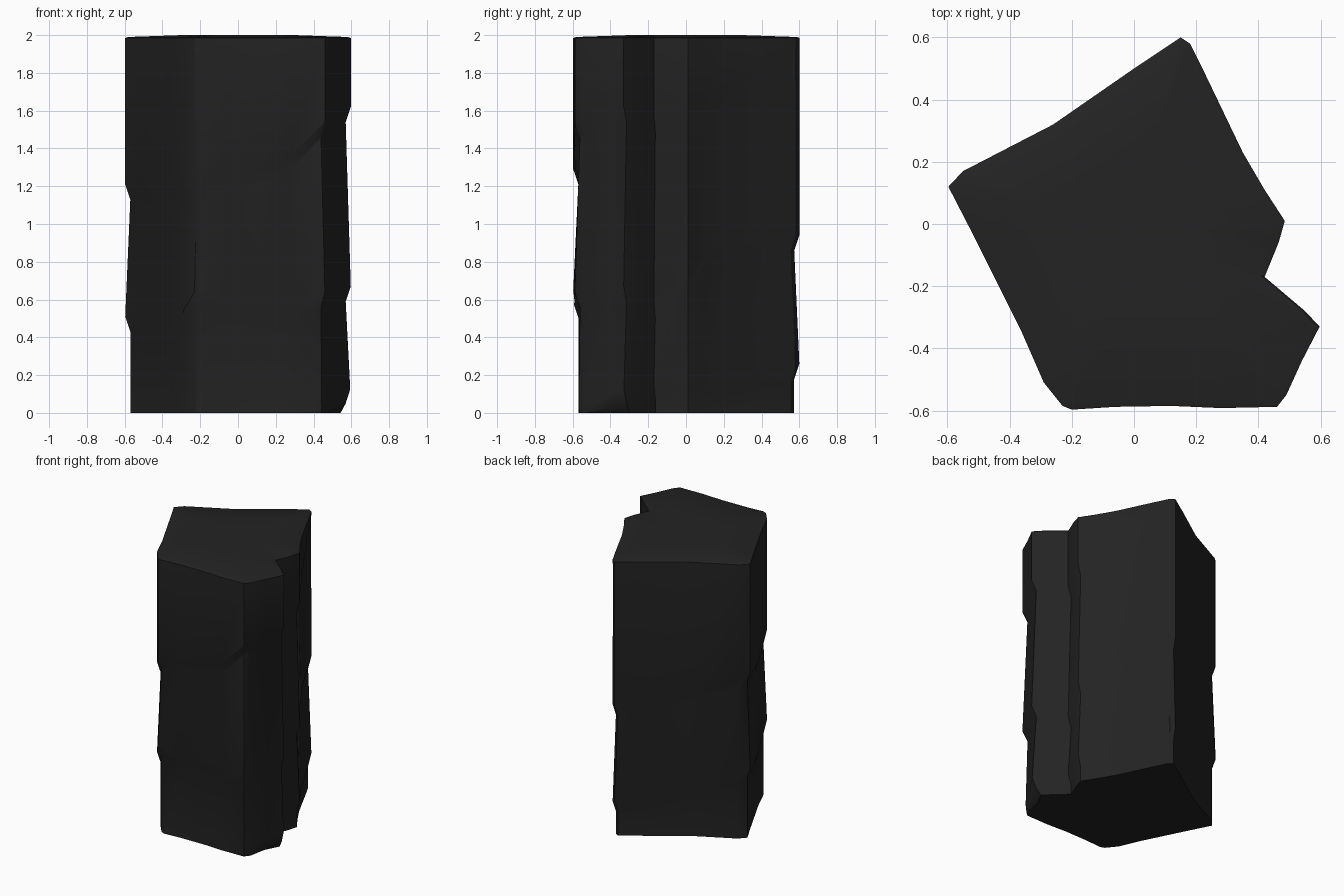
import bpy, bmesh, math

if "Cube" in bpy.data.objects:
    bpy.data.objects.remove(bpy.data.objects["Cube"])

# Outline clockwise from the back corner: x, y, heights of three ledge turns.
# The ledge is one spiral, so the last column's turns meet the first's next turns.
COLUMNS = [
    (.15, .60, 2.0, .90, .22), (.18, .58, 1.97, .90, .20), (.23, .48, 1.88, .90, .18),
    (.35, .23, 1.67, .85, .14), (.42, .11, 1.62, .80, .14), (.485, .01, 1.59, .70, .15),
    (.465, -.06, 1.56, .63, .13), (.42, -.17, 1.53, .54, .11), (.55, -.28, 1.54, .56, .09),
    (.597, -.33, 1.58, .63, .09), (.54, -.44, 1.56, .62, .06), (.49, -.55, 1.52, .60, .04),
    (.46, -.588, 1.50, .60, .02), (.28, -.592, 1.32, .53, 0), (.12, -.585, 1.25, .51, 0),
    (-.06, -.588, 1.24, .53, 0), (-.20, -.597, 1.25, .61, 0), (-.23, -.585, 1.24, .60, 0),
    (-.29, -.51, 1.15, .50, 0), (-.36, -.35, 1.08, .43, 0), (-.43, -.21, 1.07, .41, 0),
    (-.53, -.01, 1.11, .42, 0), (-.597, .12, 1.17, .47, 0), (-.55, .17, 1.12, .44, 0),
    (-.26, .32, 1.01, .33, 0), (0, .50, .94, .25, 0), (.15, .60, .90, .22, 0),
]
RIM, BAND, DEPTH = 1.985, .04, .045


def profile(x, a, b, c):
    """Rows of (scale, z) down one column, stepping inwards under each ledge."""
    depth_a = DEPTH * max(0, min(1, (RIM - a) / .2))
    fade = min(1, c / .1)
    foot = .91 if x > .5 else 1 - DEPTH
    return [
        (.0, 2.0), (.5, 2.0), (.975, 1.99), (1, RIM),
        (1, min(RIM, a + BAND)), (1 - depth_a, min(RIM, a - BAND)),
        (1, b + BAND), (1 - DEPTH, b - BAND),
        (1 - DEPTH * (1 - fade), c + BAND * fade),
        (1 - DEPTH, max(0, c - BAND)), (foot, 0), (0, 0),
    ]


# Rock column body, top and underside
bm = bmesh.new()
grid = [[bm.verts.new((x * s, y * s, z)) for s, z in profile(x, a, b, c)]
        for x, y, a, b, c in COLUMNS]
for left, right in zip(grid, grid[1:]):
    for i in range(len(left) - 1):
        bm.faces.new((left[i], right[i], right[i + 1], left[i + 1]))
bmesh.ops.remove_doubles(bm, verts=bm.verts, dist=.0005)
bmesh.ops.dissolve_degenerate(bm, edges=bm.edges, dist=.0005)
bmesh.ops.recalc_face_normals(bm, faces=bm.faces)
mesh = bpy.data.meshes.new("rock_column")
bm.to_mesh(mesh)
bm.free()

rock = bpy.data.objects.new("rock_column", mesh)
bpy.context.collection.objects.link(rock)

# Dark stone colour
stone = bpy.data.materials.new("dark stone")
stone.diffuse_color = (.017, .017, .017, 1)
stone.use_nodes = True
stone.node_tree.nodes["Principled BSDF"].inputs["Base Color"].default_value = stone.diffuse_color
mesh.materials.append(stone)

# Smooth shading with sharp ledges
bpy.context.view_layer.objects.active = rock
rock.select_set(True)
bpy.ops.object.shade_smooth_by_angle(angle=math.radians(25))
